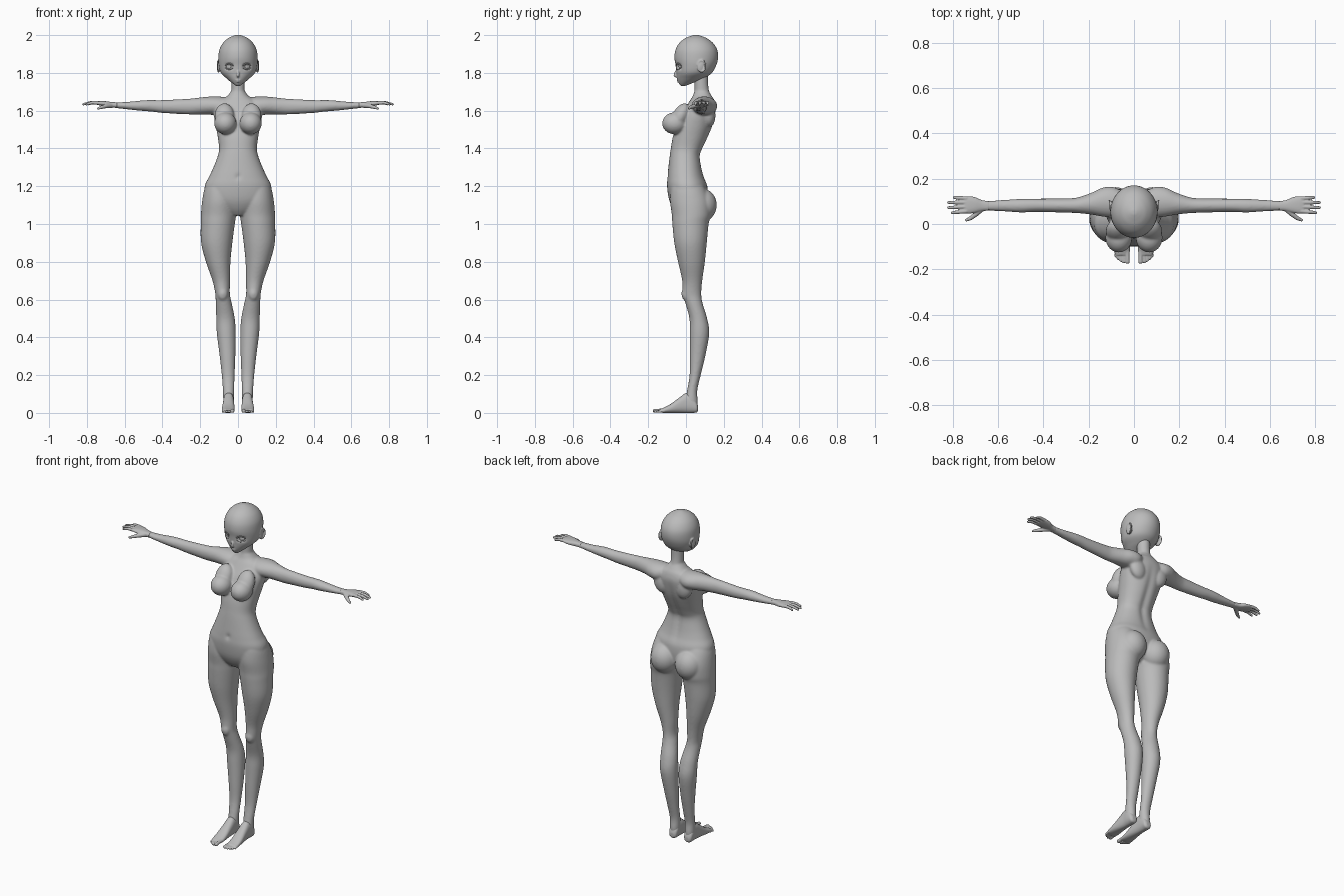
import bpy, bmesh, math
from mathutils import Vector, Matrix, Euler

grey = bpy.data.materials.new("neutral grey")
grey.diffuse_color = (0.5, 0.5, 0.5, 1)


def spline(keys, sub):
    # Catmull-Rom interpolation of key rows
    rows = []
    for i in range(len(keys) - 1):
        a, b = keys[max(i - 1, 0)], keys[i]
        c, d = keys[i + 1], keys[min(i + 2, len(keys) - 1)]
        for k in range(sub):
            t = k / sub
            rows.append([0.5 * (2 * q + (r - p) * t + (2 * p - 5 * q + 4 * r - s) * t * t
                                + (3 * q - p - 3 * r + s) * t ** 3)
                         for p, q, r, s in zip(a, b, c, d)])
    rows.append(list(keys[-1]))
    return rows


def loft(bm, axis, keys, side=1, p=2.0, n=40, sub=5, shape=None):
    # keys: (position, u min, u max, v min, v max) along the axis
    rings = []
    for t, u0, u1, v0, v1 in spline(keys, sub):
        ring = []
        for k in range(n):
            a = 2 * math.pi * k / n
            c, s = math.cos(a), math.sin(a)
            u = (u0 + u1) / 2 + (u1 - u0) / 2 * math.copysign(abs(c) ** (2 / p), c)
            v = (v0 + v1) / 2 + (v1 - v0) / 2 * math.copysign(abs(s) ** (2 / p), s)
            co = {"Z": (u, v, t), "X": (t, u, v), "Y": (u, t, v)}[axis]
            if shape:
                co = shape(*co)
            ring.append(bm.verts.new((co[0] * side, co[1], co[2])))
        rings.append(ring)
    for a, b in zip(rings, rings[1:]):
        for k in range(n):
            bm.faces.new((a[k], a[(k + 1) % n], b[(k + 1) % n], b[k]))
    bm.faces.new(rings[0])
    bm.faces.new(rings[-1])


def ball(bm, c, r, rot=(0, 0, 0)):
    m = Matrix.Translation(c) @ Euler([math.radians(a) for a in rot]).to_matrix().to_4x4() @ Matrix.Diagonal((*r, 1))
    bmesh.ops.create_uvsphere(bm, u_segments=28, v_segments=18, radius=1, matrix=m)


def tube(bm, pts, radii):
    # round-jointed tube
    pts = [Vector(q) for q in pts]
    for q, r in zip(pts, radii):
        bmesh.ops.create_uvsphere(bm, u_segments=12, v_segments=8, radius=r, matrix=Matrix.Translation(q))
    for i in range(len(pts) - 1):
        d = pts[i + 1] - pts[i]
        m = Matrix.Translation((pts[i] + pts[i + 1]) / 2) @ d.to_track_quat("Z", "Y").to_matrix().to_4x4()
        bmesh.ops.create_cone(bm, cap_ends=True, segments=12, radius1=radii[i], radius2=radii[i + 1],
                              depth=d.length, matrix=m)


def finish(bm, name, voxel=0, smooth=0):
    bmesh.ops.recalc_face_normals(bm, faces=bm.faces)
    for f in bm.faces:
        f.smooth = True
    me = bpy.data.meshes.new(name)
    bm.to_mesh(me)
    bm.free()
    me.materials.append(grey)
    ob = bpy.data.objects.new(name, me)
    bpy.context.collection.objects.link(ob)
    if voxel:
        m = ob.modifiers.new("Fuse", "REMESH")
        m.mode = "VOXEL"
        m.voxel_size = voxel
        m.use_smooth_shade = True
        s = ob.modifiers.new("Soften", "SMOOTH")
        s.factor = 0.5
        s.iterations = smooth
    return ob


# torso with a spine groove and navel
def torso_shape(x, y, z):
    if y > 0.03 and 1.2 < z < 1.62:
        y -= 0.01 * math.exp(-(x / 0.02) ** 2) * math.sin((z - 1.2) / 0.42 * math.pi)
    if y < 0:
        y += 0.008 * math.exp(-(x / 0.012) ** 2 - ((z - 1.25) / 0.015) ** 2)
    return x, y, z


bm = bmesh.new()
torso = [(1.045, .05, -.04, .05), (1.08, .12, -.068, .1), (1.13, .172, -.09, .115), (1.2, .176, -.1, .113),
         (1.25, .153, -.098, .095), (1.3, .13, -.093, .083), (1.36, .107, -.086, .076), (1.4, .1, -.08, .09),
         (1.46, .107, -.07, .118), (1.52, .118, -.052, .142), (1.58, .128, -.025, .155), (1.62, .125, 0, .158),
         (1.655, .095, .022, .15), (1.675, .06, .035, .138), (1.7, .038, .044, .122)]
loft(bm, "Z", [(z, -w, w, f, b) for z, w, f, b in torso], p=2.2, n=80, shape=torso_shape)
loft(bm, "Z", [(1.6, -.05, .05, .03, .14), (1.66, -.042, .042, .04, .135), (1.7, -.036, .036, .045, .123),
               (1.75, -.035, .035, .045, .117), (1.83, -.036, .036, .04, .118)])
for s in (1, -1):
    # legs
    loft(bm, "Z", [(1.24, .03, .145, -.07, .07), (1.19, .02, .176, -.08, .1), (1.12, .01, .19, -.084, .13),
                   (1.05, .01, .196, -.075, .132), (1.0, .017, .197, -.072, .12), (.9, .03, .195, -.062, .11),
                   (.8, .04, .17, -.042, .1), (.7, .042, .135, -.02, .086), (.63, .043, .12, -.018, .081),
                   (.58, .033, .118, -.003, .088), (.5, .017, .115, .018, .112), (.42, .012, .112, .02, .123),
                   (.3, .014, .097, .02, .102), (.2, .018, .086, .019, .078), (.12, .02, .08, .006, .06),
                   (.06, .022, .078, -.005, .062), (.03, .026, .074, .002, .058)], side=s)
    ball(bm, (.081 * s, .002, .63), (.028, .026, .038))
    # buttocks and chest
    ball(bm, (.082 * s, .083, 1.1), (.08, .08, .088))
    ball(bm, (.067 * s, -.06, 1.533), (.059, .066, .058))
    ball(bm, (.072 * s, -.03, 1.57), (.052, .042, .075), (-28, 0, 0))
    # shoulder blades and arms
    ball(bm, (.075 * s, .122, 1.575), (.05, .034, .065), (0, 14 * s, 0))
    loft(bm, "X", [(.03, .05, .13, 1.6, 1.668), (.09, .03, .163, 1.575, 1.674), (.14, .033, .16, 1.578, 1.675),
                   (.19, .042, .137, 1.58, 1.671), (.25, .048, .117, 1.58, 1.664), (.3, .05, .113, 1.582, 1.661),
                   (.4, .053, .112, 1.588, 1.656), (.45, .053, .112, 1.594, 1.656), (.5, .051, .111, 1.598, 1.655),
                   (.58, .056, .106, 1.606, 1.647), (.67, .06, .1, 1.617, 1.643)], side=s)
finish(bm, "body", .0058, 7)


# head, with eye hollows
def head_shape(x, y, z):
    if y < 0.03:
        y += 0.012 * math.exp(-((abs(x) - .047) / .02) ** 4 - ((z - 1.833) / .015) ** 4)
    return x, y, z


bm = bmesh.new()
head = [(1.731, .01, -.026, -.004), (1.738, .02, -.034, .015), (1.75, .036, -.04, .045), (1.77, .06, -.047, .095),
        (1.8, .09, -.051, .137), (1.84, .102, -.055, .16), (1.88, .104, -.061, .17), (1.92, .099, -.056, .166),
        (1.955, .082, -.038, .146), (1.98, .057, -.01, .116), (1.993, .033, .018, .088), (2.001, .01, .042, .062)]
loft(bm, "Z", [(z, -w, w, f, b) for z, w, f, b in head], n=128, sub=8, shape=head_shape)
ball(bm, (0, -.052, 1.796), (.008, .011, .022), (-18, 0, 0))
ball(bm, (0, -.056, 1.787), (.008, .011, .007))
ball(bm, (0, -.04, 1.762), (.017, .009, .004))
ball(bm, (0, -.038, 1.753), (.013, .009, .004))
for s in (1, -1):
    ball(bm, (.1 * s, .08, 1.833), (.008, .02, .03), (-12, 0, 12 * s))
    arc = [math.radians(a) for a in range(-100, 171, 30)]
    tube(bm, [(s * (.103 + .006 * max(0, math.cos(a))), .083 + .021 * math.cos(a), 1.836 + .031 * math.sin(a))
              for a in arc], [.0045] * len(arc))
finish(bm, "head", .0038, 4)


# eyes, lashes and brows
def face_y(x, lift):
    return .054 - (.109 + lift) * math.sqrt(1 - (x / .103) ** 2)


for s, label in ((1, "left"), (-1, "right")):
    bm = bmesh.new()
    ball(bm, (.046 * s, -.024, 1.833), (.019, .011, .015), (0, 0, 28 * s))
    ball(bm, (.045 * s, -.033, 1.833), (.009, .004, .012), (0, 0, 28 * s))
    finish(bm, label + "_eye")
    bm = bmesh.new()
    for r, z0, h in ((.0028, 1.838, .013), (.0016, 1.869, .006), (.0014, 1.826, -.009)):
        xs = [.026 + .042 * k / 8 for k in range(9)]
        tube(bm, [(x * s, face_y(x, 0), z0 + h * math.sin(math.pi * k / 8)) for k, x in enumerate(xs)], [r] * 9)
    finish(bm, label + "_lash_and_brow")

    # hand
    bm = bmesh.new()
    loft(bm, "X", [(.64, .059, .101, 1.615, 1.644), (.67, .057, .105, 1.617, 1.646), (.7, .05, .118, 1.621, 1.65),
                   (.73, .046, .123, 1.627, 1.651), (.75, .05, .119, 1.632, 1.649)], side=s, p=2.4)
    for y0, y1, x1 in ((.113, .117, .8), (.095, .095, .825), (.076, .072, .825), (.056, .05, .808)):
        x0 = .74
        tube(bm, [(s * x0, y0, 1.641), (s * (x0 + x1) / 2, (y0 + y1) / 2, 1.642), (s * (x1 - .006), y1, 1.634)],
             [.0095, .0085, .0065])
    tube(bm, [(s * .67, .07, 1.628), (s * .7, .042, 1.624), (s * .722, .025, 1.618), (s * .74, .017, 1.612)],
         [.014, .0115, .009, .0065])
    finish(bm, label + "_hand", .003, 3)

    # foot and toes
    bm = bmesh.new()
    loft(bm, "Y", [(.064, .038, .062, .012, .035), (.055, .026, .074, .002, .06), (.03, .022, .078, 0, .1),
                   (0, .021, .078, 0, .105), (-.03, .02, .08, 0, .085), (-.08, .018, .085, 0, .048),
                   (-.115, .018, .086, 0, .029), (-.138, .02, .08, .002, .02)], side=s, p=2.4)
    for x, r, y in ((.029, .0105, -.166), (.046, .0075, -.167), (.0585, .007, -.16), (.07, .0065, -.152),
                    (.0805, .006, -.142)):
        tube(bm, [(s * x, -.115, r + .004), (s * x, (y - .115) / 2, r + .003), (s * x, y, r)], [r, r * .85, r])
    finish(bm, label + "_foot", .003, 3)
